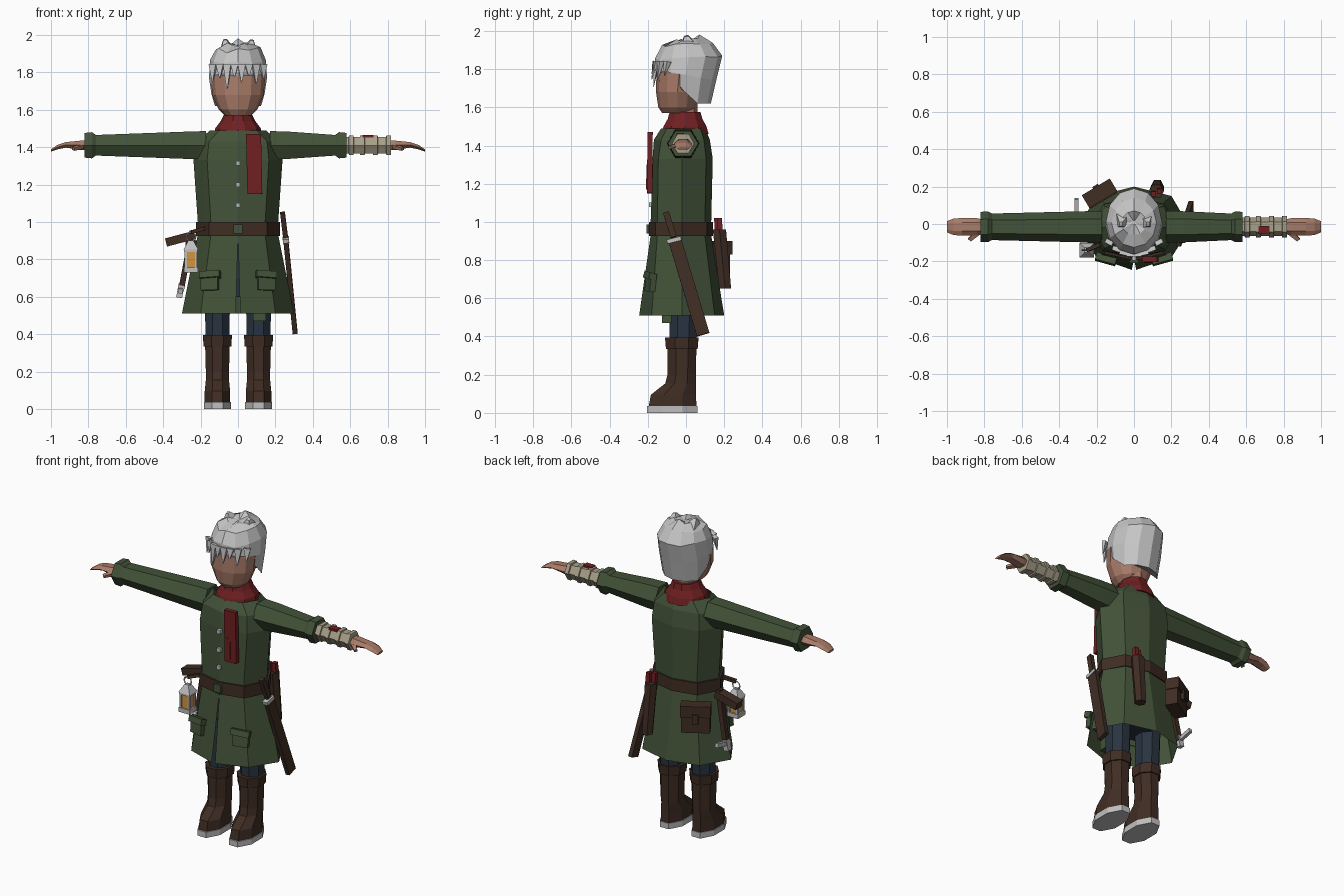
import bpy, bmesh, math, random
from mathutils import Vector, Matrix

if "Cube" in bpy.data.objects:
    bpy.data.objects.remove(bpy.data.objects["Cube"])
random.seed(4)


def material(name, r, g, b):
    m = bpy.data.materials.new(name)
    m.use_nodes = True
    m.diffuse_color = (r, g, b, 1)
    node = next(n for n in m.node_tree.nodes if n.type == "BSDF_PRINCIPLED")
    node.inputs["Base Color"].default_value = (r, g, b, 1)
    node.inputs["Roughness"].default_value = 0.9
    return m


green = material("coat green", 0.055, 0.085, 0.04)
leather = material("brown leather", 0.05, 0.026, 0.017)
skin = material("skin", 0.4, 0.2, 0.14)
silver = material("silver hair", 0.56, 0.56, 0.56)
red = material("scarf red", 0.16, 0.014, 0.016)
navy = material("trouser navy", 0.022, 0.034, 0.052)
linen = material("linen wrap", 0.39, 0.35, 0.25)
amber = material("lantern amber", 0.65, 0.3, 0.05)
metal = material("pale metal", 0.52, 0.52, 0.52)


def finish(name, bm, mat):
    bmesh.ops.recalc_face_normals(bm, faces=bm.faces)
    mesh = bpy.data.meshes.new(name)
    bm.to_mesh(mesh)
    bm.free()
    mesh.materials.append(mat)
    obj = bpy.data.objects.new(name, mesh)
    bpy.context.collection.objects.link(obj)
    return obj


def skin_rings(name, rings, mat, closed=True, caps=True):
    """Bridge equal rings of points with quads."""
    bm = bmesh.new()
    rows = [[bm.verts.new(p) for p in ring] for ring in rings]
    n = len(rows[0])
    for low, high in zip(rows, rows[1:]):
        for i in range(n if closed else n - 1):
            j = (i + 1) % n
            bm.faces.new((low[i], low[j], high[j], high[i]))
    if caps:
        bm.faces.new(rows[0])
        bm.faces.new(rows[-1])
    return finish(name, bm, mat)


def loft(name, sections, mat, n=8, axis="Z", side=1, turn=0.0):
    """Sections are (position, centre a, centre b, radius a, radius b)."""
    grow = 1 / math.cos(math.pi / n) if turn else 1
    rings = []
    for t, a, b, ra, rb in sections:
        ring = []
        for i in range(n):
            ang = math.tau * (i + turn) / n
            u, v = a + ra * grow * math.cos(ang), b + rb * grow * math.sin(ang)
            ring.append((u * side, v, t) if axis == "Z" else (t * side, u, v))
        rings.append(ring)
    return skin_rings(name, rings, mat)


def beam(name, start, end, w, d, mat, hint=(1, 0, 0), taper=1.0):
    """Box from start to end, w wide along the hint direction."""
    start, end = Vector(start), Vector(end)
    z = (end - start).normalized()
    x = Vector(hint)
    x = (x - z * x.dot(z)).normalized()
    y = z.cross(x)
    rings = []
    for p, k in ((start, 1), (end, taper)):
        rings.append([p + x * w * k * i / 2 + y * d * k * j / 2
                      for i, j in ((-1, -1), (1, -1), (1, 1), (-1, 1))])
    return skin_rings(name, rings, mat)


# Coat with a front slit
def coat_ring(z, side_x, corner_x, front, corner_y, back, gap=0.0, grow=0.0):
    half = [(gap, front - grow), (corner_x + grow, corner_y - grow),
            (side_x + grow, -0.02), (corner_x + grow, back * 0.75 + grow)]
    pts = half + [(0, back + grow)] + [(-x, y) for x, y in reversed(half)]
    return [(x, y, z) for x, y in pts]


waist = (0.215, 0.145, -0.185, -0.15, 0.132)
skin_rings("coat", [
    coat_ring(0.51, 0.30, 0.2, -0.245, -0.18, 0.2, 0.012),
    coat_ring(0.93, *waist),
    coat_ring(1.0, *waist),
    coat_ring(1.33, 0.238, 0.165, -0.175, -0.145, 0.14),
    coat_ring(1.43, 0.215, 0.155, -0.168, -0.13, 0.125),
    coat_ring(1.49, 0.15, 0.1, -0.13, -0.1, 0.1)], green, closed=False, caps=False)
skin_rings("belt", [coat_ring(z, *waist, grow=g) for z, g in
                    ((0.93, 0), (0.925, 0.01), (1.0, 0.01), (1.0, 0))],
           leather, closed=False, caps=False)
beam("buckle", (0, -0.2, 0.938), (0, -0.2, 0.987), 0.05, 0.015, green)
for z in (1.09, 1.2, 1.315):
    beam("button", (0, -0.17, z), (0, -0.195, z), 0.024, 0.024, metal)

# Scarf
loft("scarf", [(1.46, 0, -0.005, 0.13, 0.13), (1.5, 0, -0.005, 0.122, 0.118),
               (1.54, 0, -0.005, 0.092, 0.095), (1.575, 0, -0.005, 0.075, 0.085)], red, 10)
beam("scarf_tail", (0.083, -0.188, 1.47), (0.09, -0.19, 1.15), 0.08, 0.028, red)
beam("scarf_tail_fold", (0.07, -0.19, 1.3), (0.075, -0.192, 1.17), 0.035, 0.034, red)

# Head
loft("neck", [(1.45, 0, 0, 0.06, 0.06), (1.62, 0, 0, 0.06, 0.06)], skin)
loft("head", [(1.57, 0, -0.05, 0.07, 0.075), (1.60, 0, -0.045, 0.103, 0.1),
              (1.68, 0, -0.045, 0.138, 0.112), (1.78, 0, -0.035, 0.145, 0.12),
              (1.88, 0, -0.02, 0.11, 0.1)], skin, 12)

# Hair shell: short over the face, long at the nape
columns = 12
levels = []
for width, front_y, back_y, front_z, back_z, rough in (
        (0.142, -0.15, 0.13, 1.77, 1.62, 0), (0.155, -0.163, 0.158, 1.80, 1.74, 0),
        (0.15, -0.162, 0.19, 1.85, 1.87, 0.008), (0.12, -0.125, 0.14, 1.915, 1.935, 0.014),
        (0.065, -0.06, 0.07, 1.95, 1.965, 0.016), (0.01, 0, 0.02, 1.945, 1.945, 0)):
    ring = []
    for i in range(columns):
        ang = math.tau * i / columns
        f = (1 - math.cos(ang)) / 2
        if not levels:
            f = min(1, max(0, (f - 0.3) / 0.35))
        y = (front_y + back_y) / 2 - math.cos(ang) * (back_y - front_y) / 2
        z = front_z + (back_z - front_z) * f + random.uniform(-rough, rough)
        ring.append((width * math.sin(ang), y, z))
    levels.append(ring)
skin_rings("hair", levels, silver)
for x, top in ((-0.07, 1.975), (0.075, 1.972)):
    beam("hair_tuft", (x * 0.8, 0.02, 1.9), (x, 0, top), 0.09, 0.11, silver, taper=0.2)

# Fringe
for i, tip in enumerate((1.75, 1.77, 1.71, 1.775, 1.745, 1.78, 1.74, 1.765)):
    x = -0.133 + i * 0.038
    y = -0.175 * math.sqrt(1 - (x / 0.17) ** 2)
    beam("fringe_lock", (x, y + 0.012, 1.84), (x * 1.03, y - 0.005, tip),
         0.042, 0.025, silver, hint=(1, x * 4, 0), taper=0.1)

# Arms
for label, s, end in (("left", 1, 0.58), ("right", -1, 0.82)):
    def tube(x, ry, rz):
        return (x, -0.015, 1.41, ry, rz / math.sin(math.pi / 3))
    cuff = end - 0.04
    loft(label + "_sleeve", [tube(0.17, 0.085, 0.076), tube(0.27, 0.083, 0.073),
                             tube(cuff - 0.02, 0.071, 0.055), tube(cuff, 0.082, 0.07),
                             tube(end, 0.08, 0.066)], green, 6, "X", s)
    loft(label + "_hand", [tube(0.79, 0.036, 0.025), tube(0.84, 0.046, 0.025),
                           (0.92, -0.015, 1.412, 0.047, 0.017),
                           (0.965, -0.015, 1.4, 0.044, 0.014),
                           (1.0, -0.015, 1.382, 0.03, 0.007)], skin, 6, "X", s)
    beam(label + "_thumb", (s * 0.835, -0.045, 1.405), (s * 0.88, -0.085, 1.39),
         0.028, 0.022, skin, taper=0.7)
wraps = [tube(0.57, 0.05, 0.044)]
for c in (0.605, 0.665, 0.735, 0.805):
    wraps += [tube(c - 0.014, 0.05, 0.044), tube(c - 0.012, 0.058, 0.051),
              tube(c + 0.012, 0.058, 0.051), tube(c + 0.014, 0.05, 0.044)]
loft("left_forearm_wrap", wraps, linen, 6, "X")
beam("wrap_patch", (0.665, -0.03, 1.458), (0.725, -0.03, 1.458), 0.04, 0.015, red, hint=(0, 1, 0))

# Legs and boots
loft("trouser_hips", [(0.6, 0, -0.01, 0.17, 0.09), (0.9, 0, -0.01, 0.17, 0.1)], navy)
for label, s in (("left", 1), ("right", -1)):
    def leg(z, y, rx, ry):
        return (z, 0.11, y, rx, ry)
    loft(label + "_trouser", [leg(0.37, -0.015, 0.063, 0.07), leg(0.7, -0.01, 0.07, 0.08)],
         navy, side=s, turn=0.5)
    loft(label + "_boot", [leg(0.035, -0.07, 0.068, 0.125), leg(0.095, -0.066, 0.068, 0.118),
                           leg(0.155, -0.028, 0.062, 0.08), leg(0.2, -0.022, 0.062, 0.075),
                           leg(0.35, -0.022, 0.066, 0.076)], leather, side=s, turn=0.5)
    loft(label + "_boot_cuff", [leg(0.335, -0.022, 0.074, 0.083), leg(0.395, -0.022, 0.078, 0.088)],
         leather, side=s, turn=0.5)
    loft(label + "_sole", [leg(0, -0.072, 0.072, 0.132), leg(0.036, -0.072, 0.072, 0.132)],
         metal, side=s, turn=0.5)
    slope = (1, 0.3 * s, 0)
    beam(label + "_pocket", (s * 0.15, -0.18, 0.73), (s * 0.15, -0.19, 0.635),
         0.095, 0.03, green, slope)
    beam(label + "_pocket_flap", (s * 0.15, -0.183, 0.735), (s * 0.15, -0.193, 0.7),
         0.112, 0.04, green, slope)
beam("thigh_pouch", (0.115, -0.1, 0.6), (0.115, -0.1, 0.47), 0.07, 0.05, green)

# Sheathed blade at the left hip
across = (0, 1, 0.2)
beam("sheath", (0.255, -0.06, 0.91), (0.305, 0.09, 0.41), 0.068, 0.026, leather, across)
beam("sword_guard", (0.256, -0.065, 0.915), (0.257, -0.06, 0.895), 0.075, 0.034, metal, across)
beam("sword_grip", (0.238, -0.105, 1.05), (0.254, -0.064, 0.92), 0.032, 0.026, leather, across)

# Scroll case at the back
loft("scroll_case", [(0.65, 0.125, 0.205, 0.034, 0.036), (0.96, 0.12, 0.175, 0.04, 0.04)],
     leather, 6)
for x, y in ((0.105, 0.165), (0.135, 0.18)):
    beam("scroll", (x, y, 0.93), (x, y - 0.005, 1.02), 0.026, 0.026, red)

# Back pouch
wide = (math.cos(0.54), math.sin(0.54), 0)
beam("pouch", (-0.18, 0.157, 0.73), (-0.18, 0.157, 0.89), 0.165, 0.075, leather, wide)
beam("pouch_flap", (-0.184, 0.164, 0.83), (-0.184, 0.164, 0.9), 0.175, 0.08, leather, wide)
beam("pouch_tab", (-0.203, 0.198, 0.79), (-0.203, 0.198, 0.85), 0.035, 0.02, leather, wide)

# Hanging tool at the right hip
beam("tool_holder", (-0.235, 0.02, 0.93), (-0.385, 0.02, 0.89), 0.06, 0.045, leather, (0, 1, 0))
beam("tool_shaft", (-0.245, 0.02, 0.95), (-0.305, 0.035, 0.63), 0.03, 0.03, leather)
beam("tool_head", (-0.303, 0.035, 0.66), (-0.315, 0.035, 0.595), 0.032, 0.035, metal)
beam("tool_spike", (-0.308, 0.0, 0.63), (-0.308, 0.135, 0.66), 0.02, 0.025, metal)

# Lantern
cx, cy = -0.252, -0.14
for name, low, high, size, mat, taper in (
        ("lantern_base", 0.73, 0.757, 0.075, metal, 1),
        ("lantern_glass", 0.75, 0.85, 0.056, amber, 1),
        ("lantern_rim", 0.84, 0.853, 0.072, metal, 1),
        ("lantern_roof", 0.853, 0.9, 0.078, metal, 0.35)):
    beam(name, (cx, cy, low), (cx, cy, high), size, size, mat, taper=taper)
for i in (-1, 1):
    for j in (-1, 1):
        x, y = cx + i * 0.028, cy + j * 0.028
        beam("lantern_post", (x, y, 0.75), (x, y, 0.845), 0.012, 0.012, metal)
bpy.ops.mesh.primitive_torus_add(major_segments=10, minor_segments=4, major_radius=0.025,
                                 minor_radius=0.005, location=(cx, cy, 0.92),
                                 rotation=(math.pi / 2, 0, 0))
ring = bpy.context.object
ring.name = "lantern_ring"
ring.data.materials.append(metal)
beam("lantern_strap", (cx, cy, 0.945), (-0.18, -0.11, 0.965), 0.02, 0.02, leather, (0, 1, 0))
